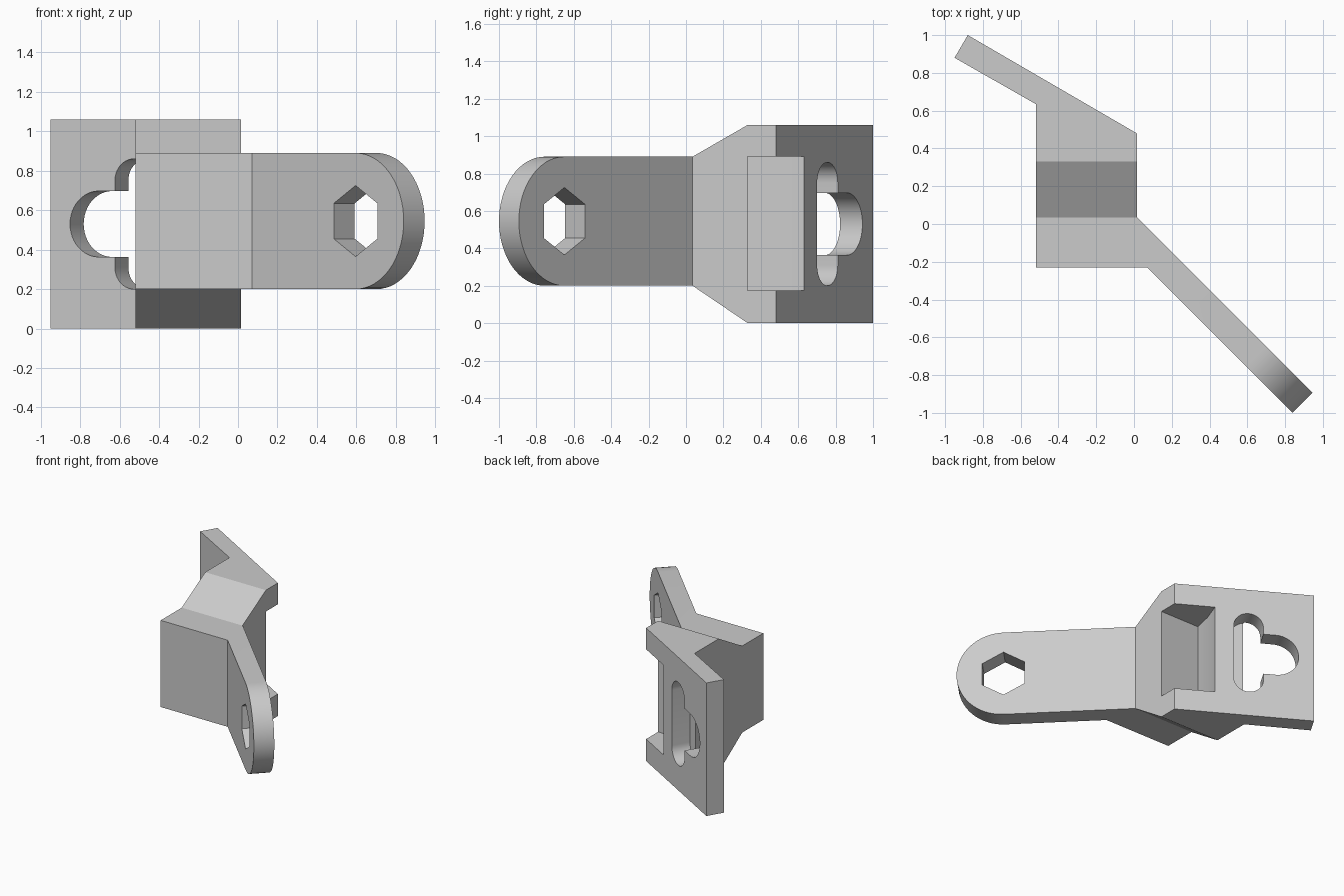
import bpy, bmesh
from math import cos, sin, pi, radians
from mathutils import Vector

if "Cube" in bpy.data.objects:
    bpy.data.objects.remove(bpy.data.objects["Cube"])

grey = bpy.data.materials.new("light_grey")
grey.use_nodes = True
grey.diffuse_color = (0.6, 0.6, 0.6, 1)
grey.node_tree.nodes["Principled BSDF"].inputs["Base Color"].default_value = (0.6, 0.6, 0.6, 1)

UP = Vector((0, 0, 1))
X, Y = Vector((1, 0, 0)), Vector((0, 1, 0))


def prism(name, outline, origin, u, v, depth):
    """Extrude a flat outline, given in the u/v plane, along depth."""
    bm = bmesh.new()
    face = bm.faces.new([bm.verts.new(origin + u * a + v * b) for a, b in outline])
    new = bmesh.ops.extrude_face_region(bm, geom=[face])["geom"]
    bmesh.ops.translate(bm, vec=depth, verts=[g for g in new if isinstance(g, bmesh.types.BMVert)])
    bmesh.ops.recalc_face_normals(bm, faces=bm.faces)
    mesh = bpy.data.meshes.new(name)
    bm.to_mesh(mesh)
    bm.free()
    mesh.materials.append(grey)
    obj = bpy.data.objects.new(name, mesh)
    bpy.context.collection.objects.link(obj)
    return obj


def arc(a, b, r, start, end, n):
    """Points on an arc, angles in degrees."""
    steps = [radians(start + (end - start) * i / n) for i in range(n + 1)]
    return [(a + r * cos(t), b + r * sin(t)) for t in steps]


def combine(target, other, operation):
    """Apply a boolean and discard the second solid."""
    bpy.context.view_layer.objects.active = target
    mod = target.modifiers.new(operation, 'BOOLEAN')
    mod.operation, mod.object, mod.solver = operation, other, 'EXACT'
    bpy.ops.object.modifier_apply(modifier=mod.name)
    bpy.data.objects.remove(other)


# Angled mounting plate with the rear of the body
bracket = prism("bracket", [(0.015, 0.33), (0.015, 0.48), (-0.88, 1.0), (-0.95, 0.88),
                            (-0.52, 0.635), (-0.52, 0.33)], Vector(), X, Y, UP * 1.06)

# Body that narrows towards the front
body = prism("body", [(-0.23, 0.2), (0.035, 0.2), (0.33, 0), (0.33, 1.06), (0.035, 0.89), (-0.23, 0.89)],
             Vector((-0.52, 0, 0)), Y, UP, X * 0.535)
combine(bracket, body, 'UNION')

# Diagonal arm with a rounded end
along = Vector((1, -1, 0)).normalized()
across = Vector((1, 1, 0)).normalized() * 0.15
root = Vector((-0.09, -0.07, 0.545))
arm = prism("arm", [(0, -0.345)] + arc(0.97, 0, 0.345, -90, 90, 32) + [(0, 0.345)],
            root, along, UP, across)
combine(bracket, arm, 'UNION')

# Wedge filling the corner between body front and arm
wedge = prism("wedge", [(-0.1, -0.23), (0.075, -0.23), (0.015, 0.03), (-0.1, 0.03)],
              Vector((0, 0, 0.2)), X, Y, UP * 0.69)
combine(bracket, wedge, 'UNION')

# Hexagonal hole in the arm
hexagon = prism("hex_cutter", arc(0.97, 0, 0.18, 30, 330, 5), root - across, along, UP, across * 3)
combine(bracket, hexagon, 'DIFFERENCE')

# Keyhole in the plate: upright slot with a round bay on its outer side
run = Vector((-0.895, 0.52, 0)).normalized()
outward = Vector((0.52, 0.895, 0)).normalized()
keyhole = (arc(0.55, -0.22, 0.11, 180, 360, 20) + arc(0.755, 0, 0.167, -90, 90, 24)
           + arc(0.55, 0.22, 0.11, 0, 180, 20))
keyhole.insert(21, (0.66, -0.167))
keyhole.insert(47, (0.66, 0.167))
slot = prism("keyhole_cutter", keyhole, Vector((0.015, 0.48, 0.53)) + outward * 0.1, run, UP, outward * -0.245)
combine(bracket, slot, 'DIFFERENCE')

# Notch in the rear corner
notch = prism("notch_cutter", [(0.1, 0.33), (-0.335, 0.33), (-0.3, 0.48), (-0.245, 0.63), (-0.2, 0.75), (0.1, 0.75)],
              Vector((0, 0, 0.175)), X, Y, UP * 0.715)
combine(bracket, notch, 'DIFFERENCE')

# Smooth the round walls only
bpy.context.view_layer.objects.active = bracket
bracket.select_set(True)
bpy.ops.object.shade_smooth_by_angle(angle=radians(25))
